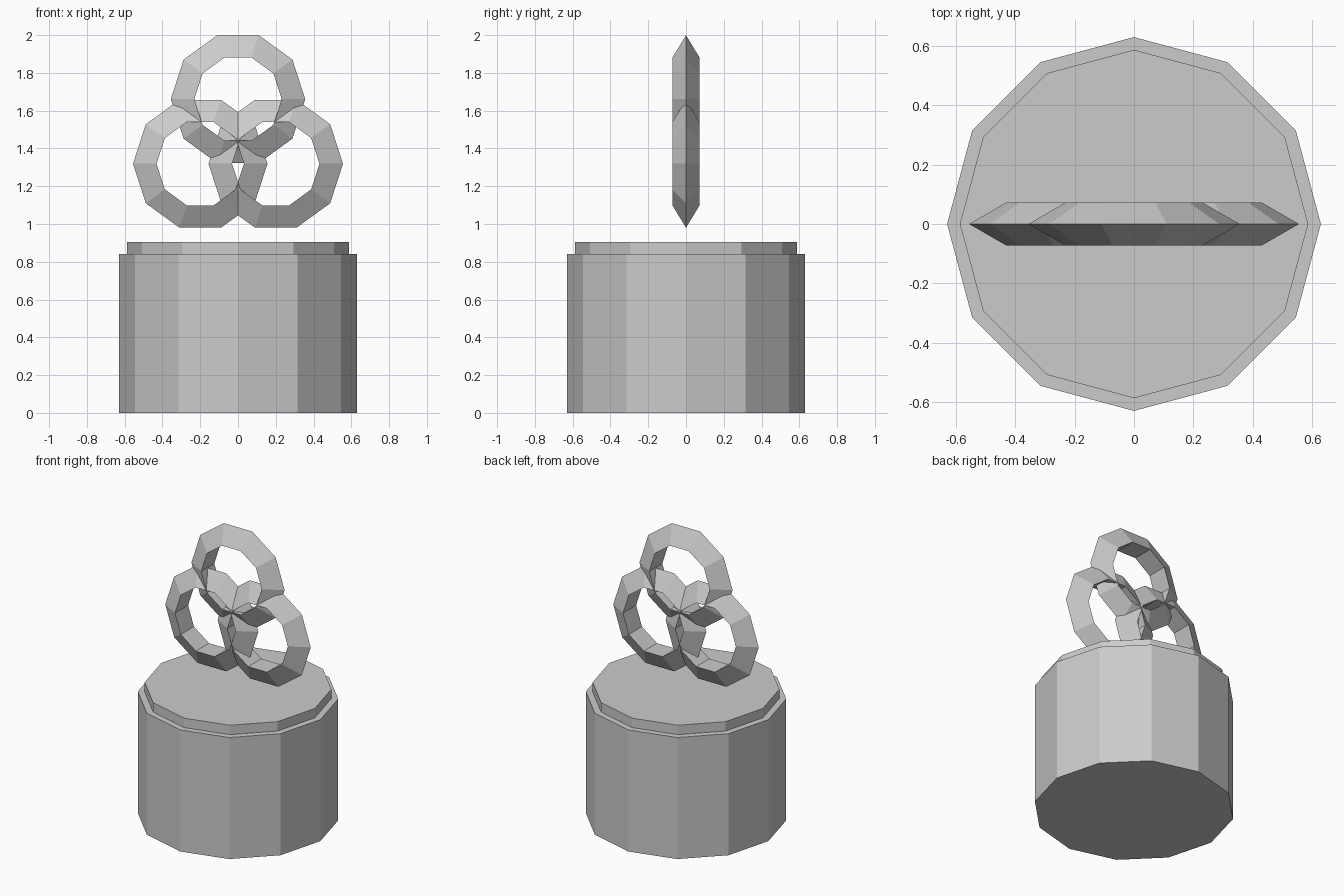
import bpy
from math import pi

if "Cube" in bpy.data.objects:
    bpy.data.objects.remove(bpy.data.objects["Cube"])


def drum(name, radius, z0, z1):
    # Twelve-sided cylinder standing between two heights
    bpy.ops.mesh.primitive_cylinder_add(vertices=12, radius=radius, depth=z1 - z0,
                                        location=(0, 0, (z0 + z1) / 2))
    bpy.context.object.name = name


def ring(name, x, z):
    # Upright ten-sided ring with a triangular section, sharp edge outward
    bpy.ops.mesh.primitive_torus_add(major_segments=10, minor_segments=3,
                                     major_radius=0.273, minor_radius=0.083,
                                     location=(x, 0, z), rotation=(pi / 2, 0, 0))
    bpy.context.object.name = name


# Pedestal and its raised top
drum("pedestal", 0.63, 0, 0.84)
drum("pedestal_top", 0.587, 0.84, 0.905)

# Three interlaced rings floating above
ring("ring_top", 0, 1.661)
ring("ring_left", -0.2, 1.319)
ring("ring_right", 0.2, 1.319)
